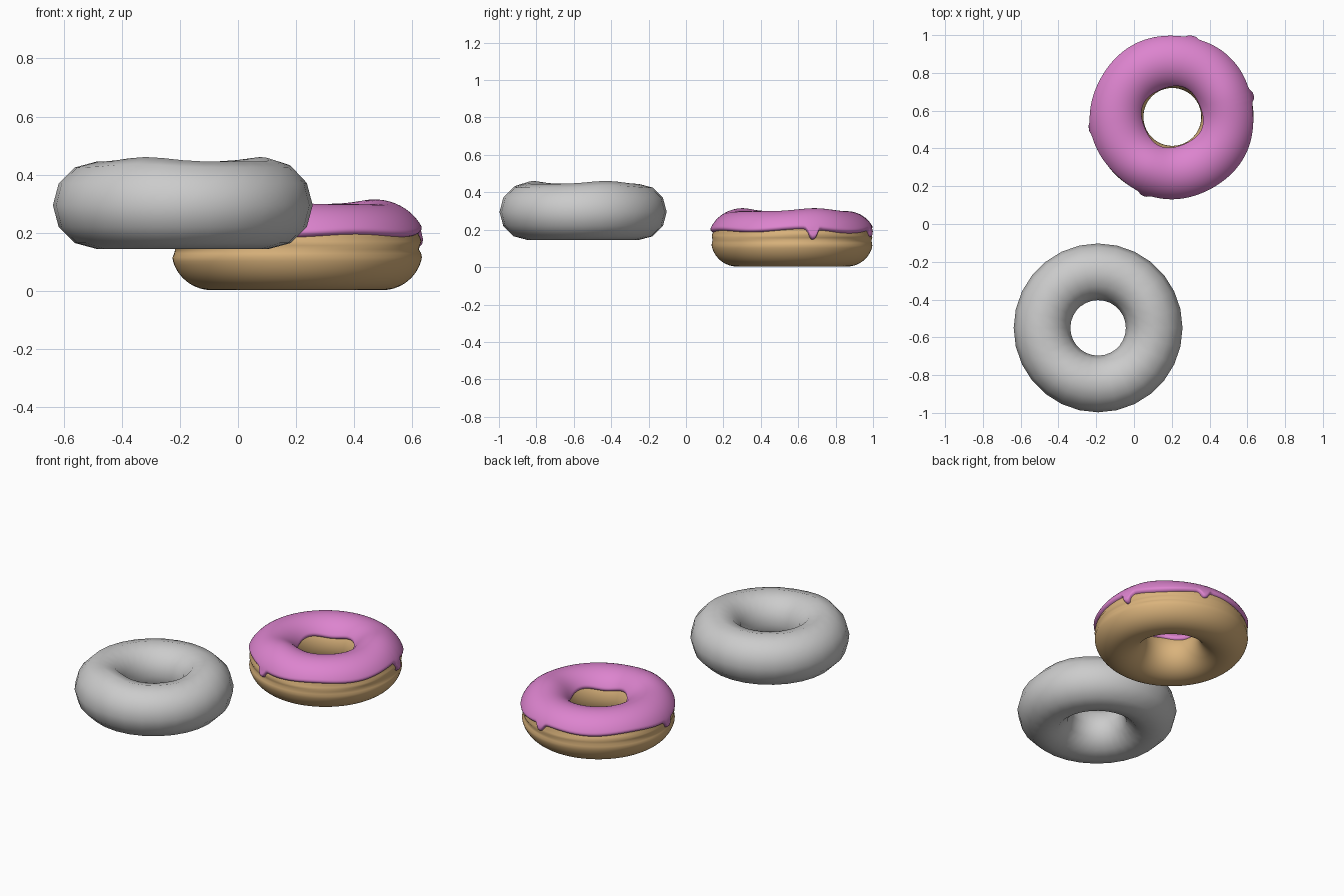
import bpy, math
from math import sin, cos, pi, radians

if "Cube" in bpy.data.objects:
    bpy.data.objects.remove(bpy.data.objects["Cube"])


def angle_gap(a, b):
    return (a - b + pi) % (2 * pi) - pi


def top_bumps(theta):
    # two soft swellings on the upper half of every ring
    return sum(math.exp(-(angle_gap(theta, radians(c)) / w) ** 2)
               for c, w in ((24, 0.45), (245, 0.4)))


def ring_point(theta, phi, major, minor, zc, groove=0.0):
    """Point on a hand-shaped torus; phi=0 faces outwards, phi=90 deg faces up."""
    r = major + minor * cos(phi)
    z = zc + minor * sin(phi)
    z += 0.016 * top_bumps(theta) * max(0, sin(phi)) ** 2
    if groove and cos(phi) > 0:
        # wandering waist groove with a fainter wrinkle above it
        h = minor * sin(phi)
        w1 = 0.004 * sin(3 * theta + 1)
        amount = 0.75 + 0.35 * sin(2 * theta + 0.6)
        r -= groove * amount * math.exp(-((h - w1) / 0.017) ** 2)
        r -= 0.4 * groove * math.exp(-((h - 0.042 - 2 * w1) / 0.01) ** 2)
    return (r * cos(theta), r * sin(theta), z)


def ring_object(name, section, n, location, color=None):
    """Sweep section(theta) -> closed list of points around z."""
    loops = [section(2 * pi * i / n) for i in range(n)]
    m = len(loops[0])
    verts = [p for loop in loops for p in loop]
    faces = [(i * m + j, (i + 1) % n * m + j,
              (i + 1) % n * m + (j + 1) % m, i * m + (j + 1) % m)
             for i in range(n) for j in range(m)]
    mesh = bpy.data.meshes.new(name)
    mesh.from_pydata(verts, [], faces)
    mesh.polygons.foreach_set("use_smooth", [True] * len(faces))
    ob = bpy.data.objects.new(name, mesh)
    ob.location = location
    bpy.context.collection.objects.link(ob)
    if color:
        mat = bpy.data.materials.new(name)
        mat.diffuse_color = color
        mat.use_nodes = True
        mat.node_tree.nodes["Principled BSDF"].inputs["Base Color"].default_value = mat.diffuse_color
        mesh.materials.append(mat)
    return ob


# plain grey ring, coarse torus
def plain_section(theta):
    return [ring_point(theta, 2 * pi * j / 12, 0.297, 0.15, 0.295) for j in range(12)]


ring_object("plain_ring", plain_section, 28, (-0.19, -0.55, 0))

# baked dough ring
MAJOR, MINOR, ZC = 0.293, 0.14, 0.143
PLACE = (0.203, 0.567, 0)


def dough_section(theta):
    return [ring_point(theta, 2 * pi * j / 64, MAJOR, MINOR, ZC, 0.015) for j in range(64)]


ring_object("dough", dough_section, 112, PLACE, (0.70, 0.45, 0.20, 1))

# icing shell with wavy rim and four drips: (angle, depth)
DRIPS = ((15, 0.058), (76, 0.04), (188, 0.042), (250, 0.042))
THICK = 0.016


def icing_section(theta):
    rim = 0.198 + 0.008 * sin(5 * theta + 0.8) + 0.005 * sin(3 * theta + 2)
    for c, depth in DRIPS:
        rim -= depth * math.exp(-(abs(angle_gap(theta, radians(c))) / 0.062) ** 3)
    start = math.asin((rim - ZC) / (MINOR + THICK))
    end = radians(152 + 4 * sin(4 * theta))
    points = []
    rows, inner = 32, 8
    for j in range(rows + 1):
        u = (1 - cos(pi * j / rows)) / 2
        phi = start + (end - start) * u
        # rounded lip at both rims
        edge = min(phi - start, end - phi) / 0.11
        lip = math.sqrt(max(0, 1 - (1 - min(edge, 1)) ** 2))
        points.append(ring_point(theta, phi, MAJOR, MINOR - 0.003 + (THICK + 0.003) * lip, ZC, 0.006))
    for j in range(inner + 1):
        phi = end + (start - end) * j / inner
        points.append(ring_point(theta, phi, MAJOR, MINOR - 0.018, ZC))
    return points


ring_object("icing", icing_section, 256, PLACE, (0.72, 0.23, 0.62, 1))
